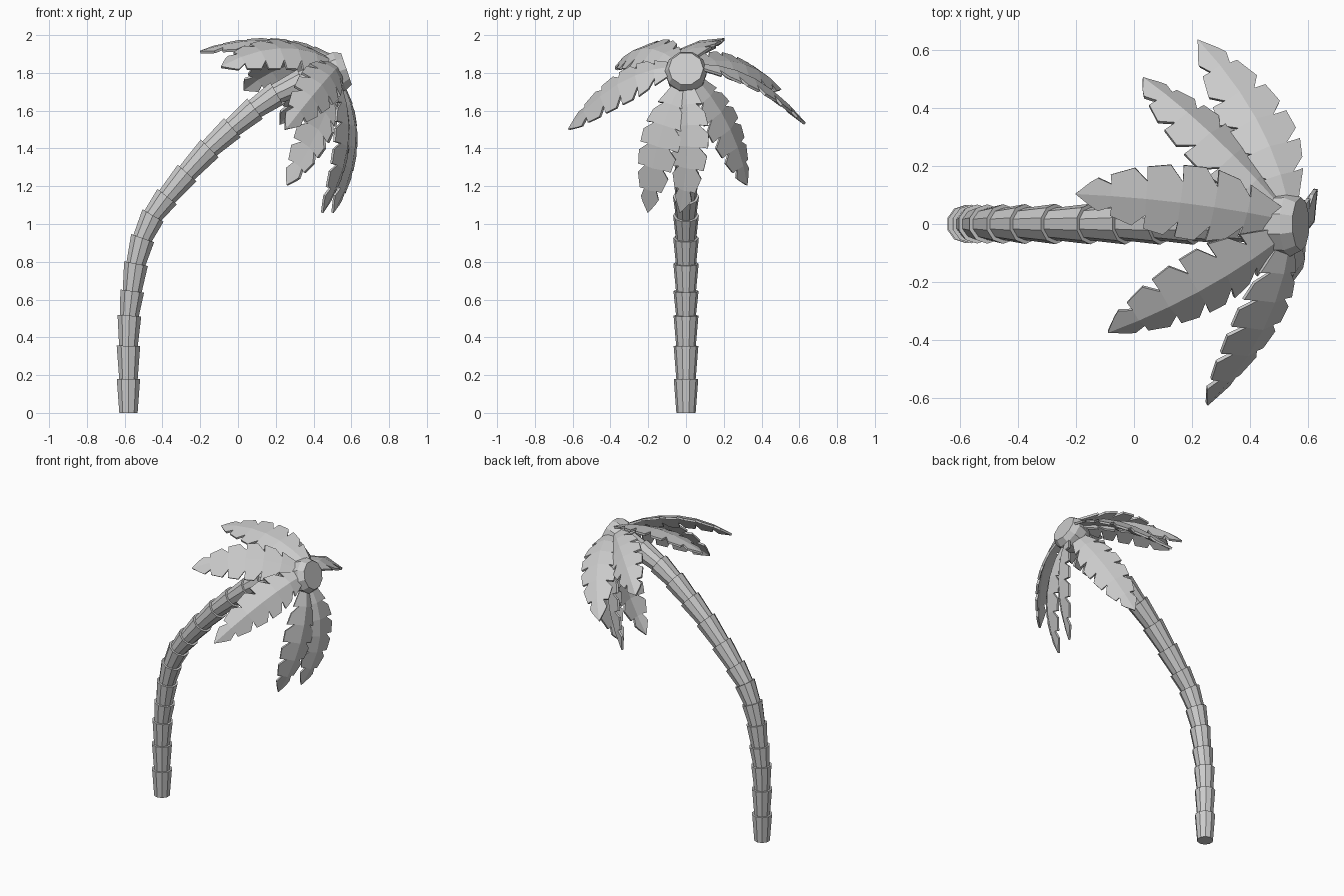
import bpy, bmesh, math
from mathutils import Vector

if "Cube" in bpy.data.objects:
    bpy.data.objects.remove(bpy.data.objects["Cube"])

SIDES = 10


def finish(name, bm):
    bmesh.ops.remove_doubles(bm, verts=bm.verts, dist=0.0005)
    bmesh.ops.recalc_face_normals(bm, faces=bm.faces)
    mesh = bpy.data.meshes.new(name)
    bm.to_mesh(mesh)
    bm.free()
    obj = bpy.data.objects.new(name, mesh)
    bpy.context.collection.objects.link(obj)
    return obj


def loft(bm, rings):
    """Closed tube through (centre, axis, radius) rings lying in the xz bend plane."""
    loops = []
    side = Vector((0, 1, 0))
    for centre, axis, r in rings:
        up = side.cross(axis.normalized())
        loops.append([bm.verts.new(centre + r * (math.cos(a) * side + math.sin(a) * up))
                      for a in (2 * math.pi * k / SIDES for k in range(SIDES))])
    for a, b in zip(loops, loops[1:]):
        for k in range(SIDES):
            n = (k + 1) % SIDES
            bm.faces.new((a[k], a[n], b[n], b[k]))
    bm.faces.new(loops[0][::-1])
    bm.faces.new(loops[-1])


# Trunk: stacked flared collars following the bend
path = [(-.58, 0), (-.58, .18), (-.58, .355), (-.575, .515), (-.56, .645), (-.54, .79),
        (-.505, .925), (-.45, 1.045), (-.375, 1.145), (-.27, 1.27), (-.15, 1.40),
        (-.03, 1.51), (.09, 1.61), (.205, 1.69), (.34, 1.755), (.48, 1.80)]
pts = [Vector((x, 0, z)) for x, z in path]
last = len(pts) - 1
tangents = [pts[min(i + 1, last)] - pts[max(i - 1, 0)] for i in range(last + 1)]
tangents[0] = tangents[1] = Vector((0, 0, 1))
bm = bmesh.new()
for i in range(last):
    grow = 0.008 * i / last
    loft(bm, [(pts[i], tangents[i], .051 + grow), (pts[i + 1], tangents[i + 1], .065 + grow)])
finish("trunk", bm)

# Crown bud at the trunk's end
axis = Vector((.946, 0, .325))
cap = Vector((.574, 0, 1.822))
bm = bmesh.new()
loft(bm, [(cap - axis * d, axis, r) for d, r in ((.15, .085), (.10, .108), (.04, .112), (0, .092))])
finish("crown", bm)


# Fronds: notched, ridge-folded blades along a curved midrib
def frond(name, root, mid, tip, facing, width=.12, fold=.3, teeth=6):
    root, mid, tip, facing = map(Vector, (root, mid, tip, facing))

    def spine(t):
        return root * (2 * (t - .5) * (t - 1)) + mid * (4 * t * (1 - t)) + tip * (2 * t * (t - .5))

    def half_width(t):
        if t < .4:
            return width * (.3 + .7 * math.sin(t / .4 * math.pi / 2))
        return width * max(0.0, 1 - ((t - .4) / .6) ** 2) ** .8

    def edge(t, share, sgn, lean=0.0):
        tan = (spine(t + .01) - spine(t - .01)).normalized()
        nrm = (facing - tan * facing.dot(tan)).normalized()
        w = half_width(t) * share
        return spine(t) + sgn * w * tan.cross(nrm) - fold * w * nrm + tan * lean

    bm = bmesh.new()
    ts = [i / teeth for i in range(teeth + 1)]
    for sgn in (-1, 1):
        for i, (a, b) in enumerate(zip(ts, ts[1:])):
            outline = [spine(a), spine(b)]
            if i < teeth - 1:
                outline += [edge(b, .55, sgn), edge(b, 1, sgn, .005)]
            else:
                outline += [edge((a + b) / 2, .95, sgn, .012)]
            outline += [edge(a + .045, 1, sgn, .015)] if i else []
            outline += [edge(a, .55 if i else 1, sgn)]
            vs = [bm.verts.new(p) for p in outline]
            bm.faces.new(vs)
    obj = finish(name, bm)
    mod = obj.modifiers.new("thickness", "SOLIDIFY")
    mod.thickness = .014
    mod.offset = 0


frond("frond_top", (.50, .02, 1.88), (.16, .075, 1.965), (-.20, .105, 1.91), (0, -.25, 1), width=.13, fold=.15)
frond("frond_top_front", (.50, -.05, 1.86), (.22, -.23, 1.925), (-.09, -.37, 1.83), (.3, -.5, .8), width=.13)
frond("frond_top_back", (.50, .06, 1.85), (.26, .31, 1.84), (.03, .50, 1.71), (.3, .6, .7))
frond("frond_front", (.53, -.07, 1.83), (.44, -.36, 1.735), (.25, -.62, 1.50), (.65, -.4, .6))
frond("frond_back", (.53, .07, 1.84), (.42, .36, 1.765), (.22, .63, 1.53), (.1, .4, .9))
frond("frond_low_back", (.52, .06, 1.76), (.43, .23, 1.50), (.26, .32, 1.205), (.8, .7, .2))
frond("frond_low_front", (.54, -.03, 1.74), (.575, -.15, 1.41), (.445, -.20, 1.06), (1, -.35, 0), width=.11)
frond("frond_low", (.55, 0, 1.74), (.615, .01, 1.41), (.50, -.03, 1.06), (1, -.4, 0), width=.105)
